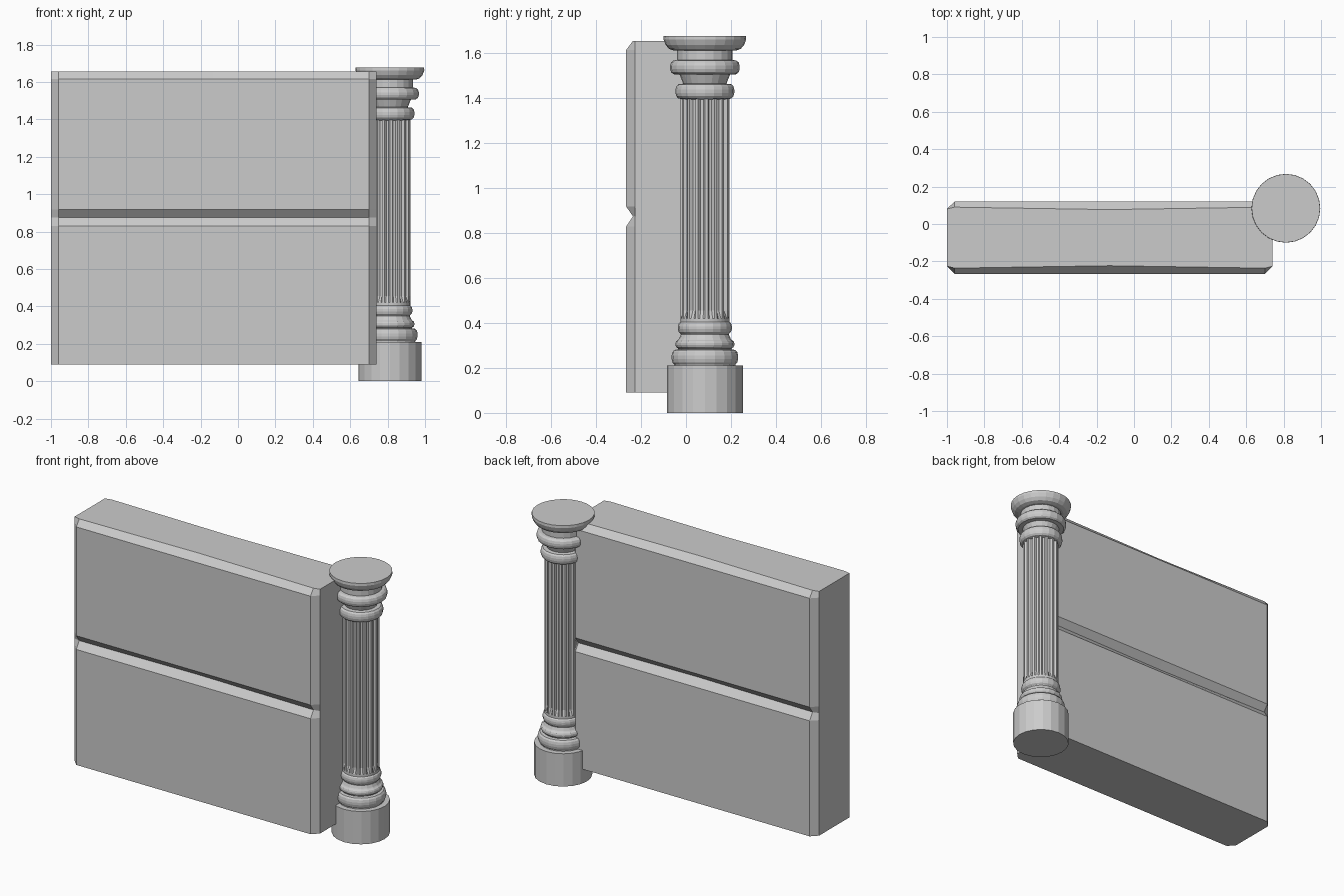
import bpy, bmesh
from math import sin, cos, pi

if "Cube" in bpy.data.objects:
    bpy.data.objects.remove(bpy.data.objects["Cube"])

CX, CY = 0.812, 0.084      # column axis
WALL_Y = -0.073            # wall centre plane


def loft(name, rings, smooth=None):
    """Skin a stack of equal-length closed rings and cap both ends."""
    bm = bmesh.new()
    rows = [[bm.verts.new(p) for p in ring] for ring in rings]
    n = len(rows[0])
    for a, b in zip(rows, rows[1:]):
        for i in range(n):
            j = (i + 1) % n
            bm.faces.new((a[i], a[j], b[j], b[i]))
    bm.faces.new(rows[0][::-1])
    bm.faces.new(rows[-1])
    bmesh.ops.recalc_face_normals(bm, faces=bm.faces)
    me = bpy.data.meshes.new(name)
    bm.to_mesh(me)
    bm.free()
    ob = bpy.data.objects.new(name, me)
    bpy.context.collection.objects.link(ob)
    return ob


def turned(name, profile, sides=20):
    """Lathe an (r, z) profile round the column axis."""
    return loft(name, [[(CX + r * cos(2 * pi * i / sides),
                         CY + r * sin(2 * pi * i / sides), z)
                        for i in range(sides)] for r, z in profile])


def roll(r, z0, z1, inset=0.012):
    """Rounded moulding profile."""
    h = z1 - z0
    return [(r - inset, z0), (r - inset * 0.3, z0 + 0.15 * h), (r, z0 + 0.38 * h),
            (r, z0 + 0.62 * h), (r - inset * 0.3, z1 - 0.15 * h), (r - inset, z1)]


# Wall slab: chamfered ends and top, horizontal V groove on both faces
XS = (-1.0, -0.96, -0.13, 0.70, 0.74)
FLAT = (0.153, 0.193, 0.193, 0.193, 0.153)
CUT = (0.153, 0.163, 0.150, 0.163, 0.153)
rows = [(0.09, FLAT), (0.83, FLAT), (0.875, CUT), (0.918, FLAT), (1.615, FLAT), (1.655, CUT)]
loft("wall_slab", [[(x, WALL_Y - d, z) for x, d in zip(XS, ds)] +
                   [(x, WALL_Y + d, z) for x, d in zip(XS[::-1], ds[::-1])]
                   for z, ds in rows])

# Column foot and base mouldings
turned("column_plinth", [(0.169, 0.0), (0.169, 0.21)])
turned("column_base", [(0.135, 0.205)] + roll(0.148, 0.215, 0.28) +
       [(0.118, 0.283)] + roll(0.131, 0.287, 0.325) +
       [(0.115, 0.33), (0.107, 0.348)] + roll(0.12, 0.352, 0.406) + [(0.107, 0.42)])


# Fluted shaft, flutes fading to points at the bottom
def flute_ring(z, depth, r=0.109, flutes=16):
    ring = []
    for k in range(flutes):
        for f, d in ((0.0, 0), (0.3, 0), (0.48, 1), (0.82, 1)):
            a = 2 * pi * (k + f) / flutes
            rr = r - depth * d
            ring.append((CX + rr * cos(a), CY + rr * sin(a), z))
    return ring


loft("column_shaft", [flute_ring(0.40, 0), flute_ring(0.42, 0),
                      flute_ring(0.455, 0.014), flute_ring(1.41, 0.014)])

# Capital mouldings and round top
turned("column_capital", [(0.10, 1.395)] + roll(0.131, 1.40, 1.462) +
       [(0.096, 1.465), (0.112, 1.505)] + roll(0.155, 1.507, 1.568, 0.015) +
       [(0.124, 1.57), (0.124, 1.615)])
turned("column_top", [(0.138, 1.612), (0.16, 1.62), (0.175, 1.638),
                      (0.184, 1.662), (0.183, 1.678)], 24)
